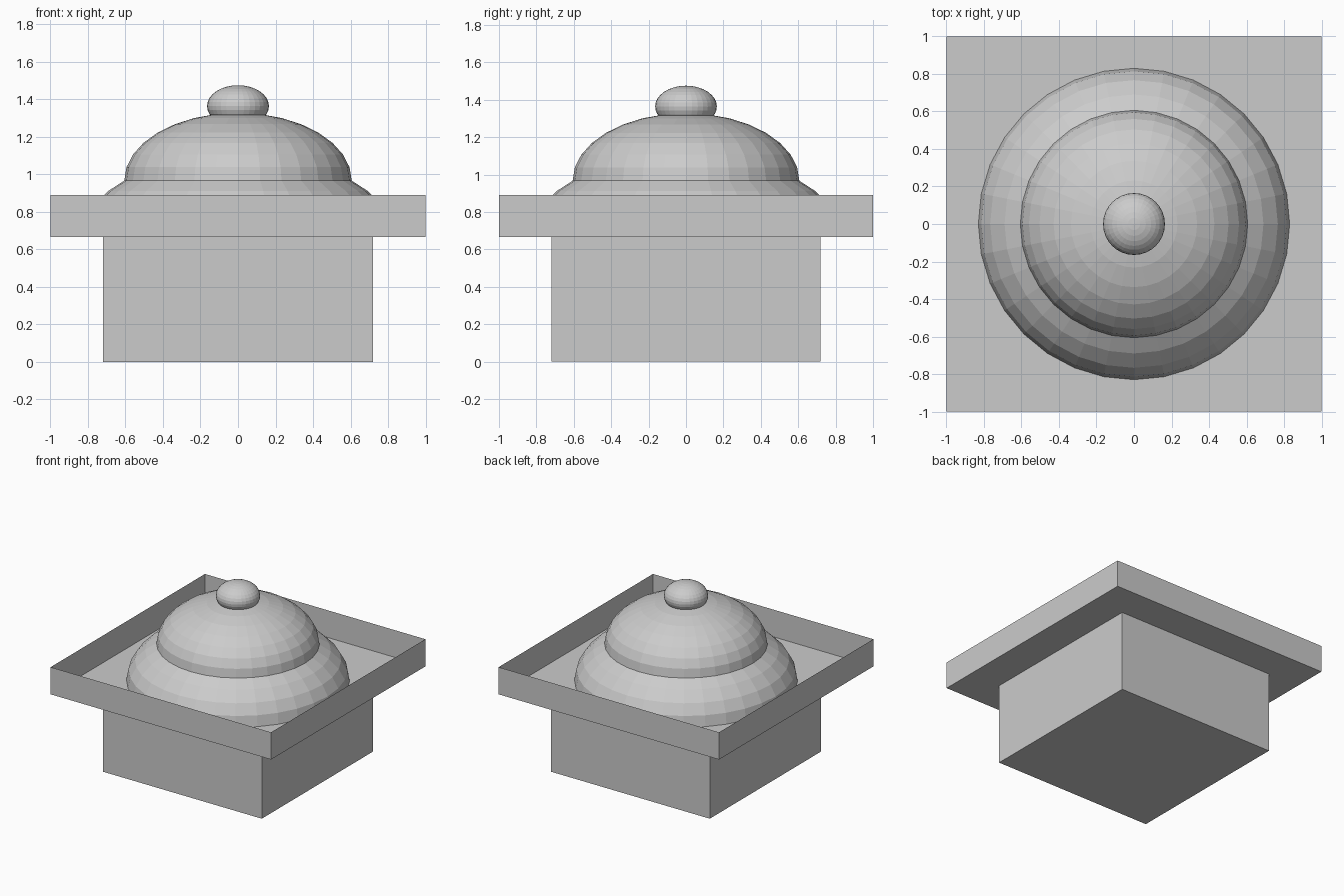
import bpy
import bmesh
from mathutils import Matrix, Vector

cube = bpy.data.objects.get("Cube")
if cube:
    bpy.data.objects.remove(cube, do_unlink=True)

# One plain grey for the whole model
GREY = (0.6, 0.6, 0.6, 1.0)
stone = bpy.data.materials.new("light_grey")
stone.use_nodes = True
stone.diffuse_color = GREY
bsdf = stone.node_tree.nodes["Principled BSDF"]
bsdf.inputs["Base Color"].default_value = GREY
bsdf.inputs["Roughness"].default_value = 0.8


def finish(name, bm):
    mesh = bpy.data.meshes.new(name)
    bm.to_mesh(mesh)
    bm.free()
    mesh.materials.append(stone)
    obj = bpy.data.objects.new(name, mesh)
    bpy.context.collection.objects.link(obj)
    return obj


def box(name, half, z0, z1, open_top=False):
    """Square block; optionally a thin-walled tray without its top face."""
    bm = bmesh.new()
    place = Matrix.Translation((0, 0, (z0 + z1) / 2))
    size = Matrix.Diagonal((half * 2, half * 2, z1 - z0, 1))
    bmesh.ops.create_cube(bm, size=1, matrix=place @ size)
    if open_top:
        top = [f for f in bm.faces if f.normal.z > 0.9]
        bmesh.ops.delete(bm, geom=top, context='FACES')
    return finish(name, bm)


def ball(name, radius, height, z, half=False):
    """Flattened faceted sphere; optionally only its closed upper half."""
    bm = bmesh.new()
    bmesh.ops.create_uvsphere(bm, u_segments=32, v_segments=16, radius=1)
    if half:
        bmesh.ops.bisect_plane(bm, geom=bm.verts[:] + bm.edges[:] + bm.faces[:],
                               dist=1e-4, plane_co=Vector((0, 0, 0)),
                               plane_no=Vector((0, 0, 1)), clear_inner=True)
        rim = [e for e in bm.edges if e.is_boundary]
        bmesh.ops.contextual_create(bm, geom=rim)
    bm.transform(Matrix.Translation((0, 0, z)) @ Matrix.Diagonal((radius, radius, height, 1)))
    return finish(name, bm)


FLOOR = 0.667

# Square body and the open tray on top of it
box("base_block", 0.72, 0, FLOOR)
box("parapet_tray", 1.0, FLOOR, 0.89, open_top=True)

# Stacked domes and finial
ball("lower_dome", 0.83, 0.44, FLOOR + 0.001, half=True)
ball("upper_dome", 0.606, 0.36, 0.968, half=True)
ball("finial_knob", 0.165, 0.111, 1.364)
